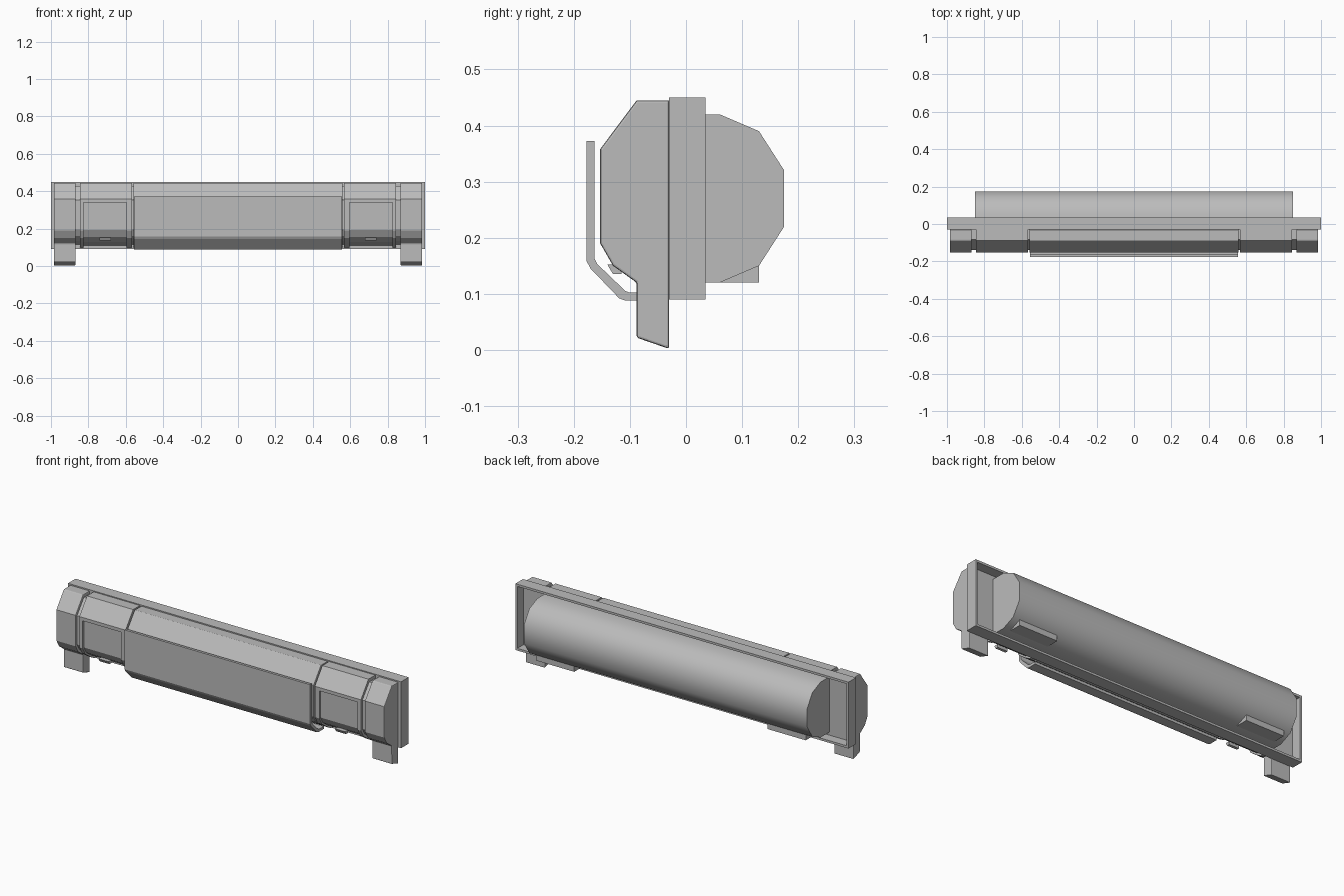
import bpy
import bmesh
from math import radians

if "Cube" in bpy.data.objects:
    bpy.data.objects.remove(bpy.data.objects["Cube"], do_unlink=True)

grey = bpy.data.materials.new("plain_grey")
grey.use_nodes = True
GREY = (0.5, 0.5, 0.5, 1)
grey.diffuse_color = GREY
grey.node_tree.nodes["Principled BSDF"].inputs["Base Color"].default_value = GREY


def extrude(name, profile, x0, x1, bevel=0.0, smooth=False):
    """Extrude a (y, z) outline along x."""
    bm = bmesh.new()
    face = bm.faces.new([bm.verts.new((x0, y, z)) for y, z in profile])
    ext = bmesh.ops.extrude_face_region(bm, geom=[face])
    moved = [v for v in ext["geom"] if isinstance(v, bmesh.types.BMVert)]
    bmesh.ops.translate(bm, verts=moved, vec=(x1 - x0, 0, 0))
    bmesh.ops.recalc_face_normals(bm, faces=bm.faces)
    mesh = bpy.data.meshes.new(name)
    bm.to_mesh(mesh)
    bm.free()
    mesh.materials.append(grey)
    ob = bpy.data.objects.new(name, mesh)
    bpy.context.collection.objects.link(ob)
    if bevel:
        mod = ob.modifiers.new("Soft edges", "BEVEL")
        mod.width, mod.segments, mod.limit_method = bevel, 2, "ANGLE"
        mod.angle_limit = radians(50)
    if smooth:
        bpy.ops.object.select_all(action="DESELECT")
        ob.select_set(True)
        bpy.context.view_layer.objects.active = ob
        bpy.ops.object.shade_smooth_by_angle(angle=radians(40))
    return ob


def pair(name, profile, x0, x1, **kw):
    """Mirrored copies on both ends."""
    extrude("left_" + name, profile, x0, x1, **kw)
    extrude("right_" + name, profile, -x1, -x0, **kw)


def box(y0, y1, z0, z1):
    return [(y0, z0), (y1, z0), (y1, z1), (y0, z1)]


# Backing tray, open towards the back
extrude("tray_floor", box(-0.03, -0.018, 0.09, 0.45), -1, 1)
extrude("tray_top", box(-0.018, 0.035, 0.438, 0.45), -1, 1)
extrude("tray_bottom", box(-0.018, 0.035, 0.09, 0.102), -1, 1)
pair("tray_end", box(-0.018, 0.035, 0.102, 0.438), 0.988, 1)

# Rear barrel and its small feet
barrel = [(-0.018, 0.42), (0.06, 0.42), (0.13, 0.39), (0.175, 0.32),
          (0.175, 0.22), (0.13, 0.15), (0.06, 0.12), (-0.018, 0.12)]
extrude("rear_barrel", barrel, -0.85, 0.85, smooth=True)
pair("barrel_foot", [(0.06, 0.12), (0.13, 0.12), (0.13, 0.152)], 0.58, 0.81)

# Front housing
upper = [(-0.03, 0.445), (-0.088, 0.445), (-0.153, 0.358)]
lower = [(-0.153, 0.19), (-0.13, 0.15), (-0.088, 0.12)]
base = [(-0.055, 0.1), (-0.03, 0.1)]
body = upper + lower + base
extrude("middle_housing", body, -0.56, 0.56, bevel=0.003)

# Recessed core that shows in the gaps between sections
core = [(-0.03, 0.428), (-0.082, 0.428), (-0.14, 0.352), (-0.14, 0.195),
        (-0.12, 0.16), (-0.082, 0.133), (-0.03, 0.115)]
pair("gap_core", core, 0.55, 0.875)

# Side sections with a recessed door
pair("door_inner_frame", body, 0.568, 0.595)
pair("door_outer_frame", body, 0.825, 0.845)
door = upper + [(-0.153, 0.34), (-0.144, 0.34), (-0.144, 0.192),
                (-0.123, 0.156), (-0.084, 0.128), (-0.03, 0.11)]
pair("door", door, 0.595, 0.825)
pair("door_latch", [(-0.14, 0.152), (-0.13, 0.135), (-0.115, 0.135),
                    (-0.115, 0.152)], 0.68, 0.74)

# End caps with a leg below each
end_cap = upper + lower + [(-0.088, 0.022), (-0.03, 0.002)]
pair("end_cap", end_cap, 0.868, 0.985, bevel=0.004)

# Bent guard plate in front of the middle section
guard = [(-0.177, 0.372), (-0.163, 0.372), (-0.163, 0.163), (-0.158, 0.153),
         (-0.108, 0.105), (-0.1, 0.102), (-0.06, 0.102), (-0.06, 0.088),
         (-0.108, 0.088), (-0.119, 0.092), (-0.17, 0.145), (-0.177, 0.158)]
extrude("front_guard", guard, -0.557, 0.557)
